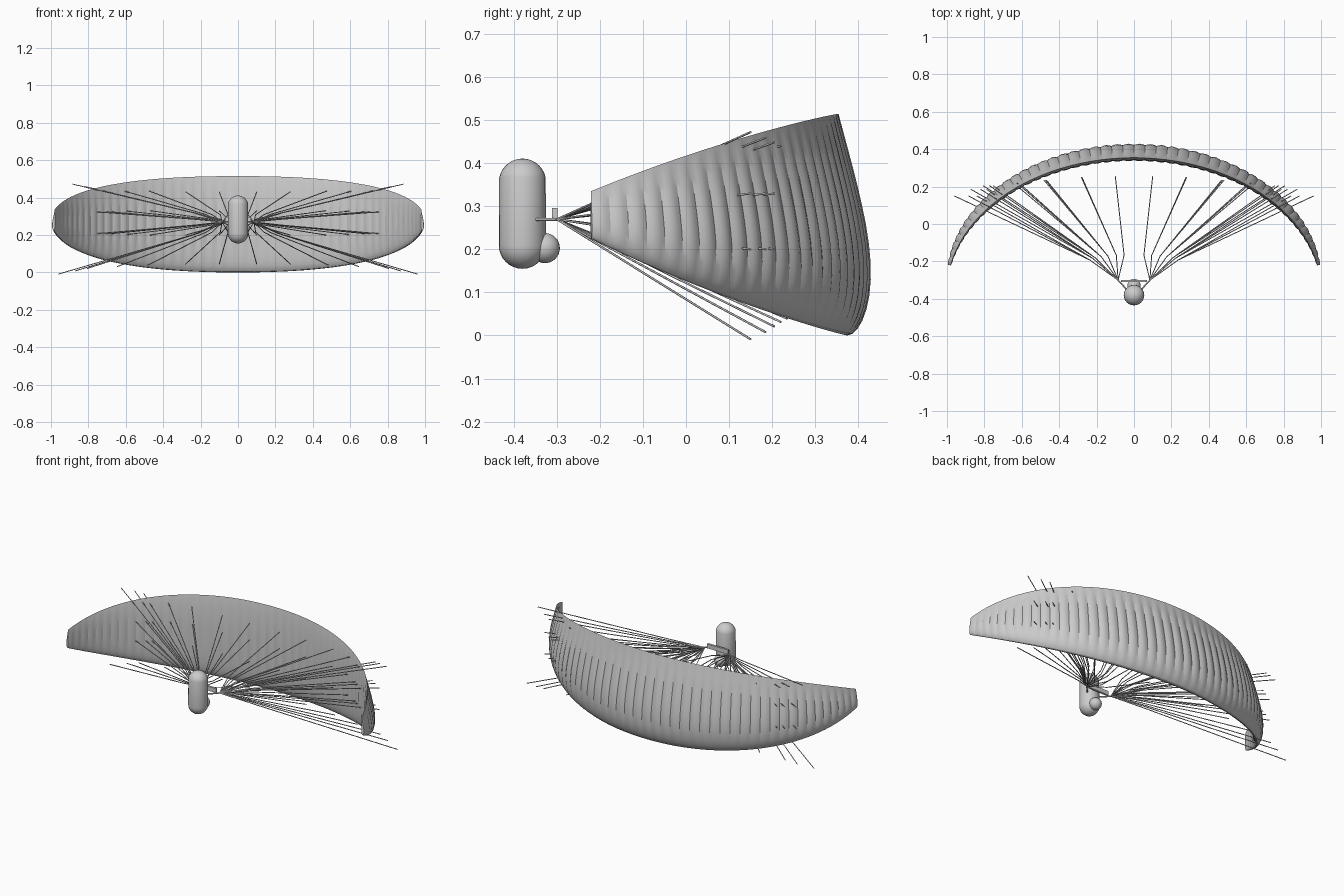
import bpy, bmesh
from math import sin, cos, pi, radians, sqrt
from mathutils import Vector

cube = bpy.data.objects.get("Cube")
if cube:
    bpy.data.objects.remove(cube)


def material(name, rgb):
    m = bpy.data.materials.new(name)
    m.use_nodes = True
    m.diffuse_color = (*rgb, 1)
    m.node_tree.nodes["Principled BSDF"].inputs["Base Color"].default_value = (*rgb, 1)
    return m


grey = material("light_grey", (0.6, 0.6, 0.6))


def add_mesh(name, bm, angle=30):
    bmesh.ops.recalc_face_normals(bm, faces=bm.faces)
    mesh = bpy.data.meshes.new(name)
    bm.to_mesh(mesh)
    bm.free()
    mesh.materials.append(grey)
    obj = bpy.data.objects.new(name, mesh)
    bpy.context.collection.objects.link(obj)
    bpy.ops.object.select_all(action="DESELECT")
    obj.select_set(True)
    bpy.context.view_layer.objects.active = obj
    bpy.ops.object.shade_smooth_by_angle(angle=radians(angle))
    return obj


def add_lines(name, paths, radius):
    curve = bpy.data.curves.new(name, "CURVE")
    curve.dimensions = "3D"
    curve.bevel_depth = radius
    curve.bevel_resolution = 1
    curve.use_fill_caps = True
    for path in paths:
        spline = curve.splines.new("POLY")
        spline.points.add(len(path) - 1)
        for point, co in zip(spline.points, path):
            point.co = (*co, 1)
    curve.materials.append(grey)
    obj = bpy.data.objects.new(name, curve)
    bpy.context.collection.objects.link(obj)


# Canopy: an aerofoil swept along an elliptical arc, puffed out between ribs
CELLS, SUB, STEPS = 48, 4, 18
ARC = radians(80)
A, B = 0.985 / sin(ARC), 0.72


def aerofoil(s):
    thick = 0.87 * (0.2969 * sqrt(s) - 0.126 * s - 0.3516 * s**2 + 0.2843 * s**3 - 0.1036 * s**4)
    camber = 0.12 * s * (1 - s) ** 2 * 1.6
    return camber - 0.04 * s, thick


def section(i):
    theta = ARC * (2 * i / (CELLS * SUB) - 1)
    u = abs(theta) / ARC
    chord = 0.11 + 0.405 * (1 - u**2.2)
    mid = 0.2575 + 0.0225 * u * u
    base = Vector((A * sin(theta), 0.375 - B * (1 - cos(theta)), mid - chord / 2))
    normal = Vector((B * sin(theta), A * cos(theta), 0)).normalized()
    puff = 0.009 * (sin(pi * (i % SUB) / SUB) - 0.8) * (0.4 + 0.6 * chord / 0.515)
    ring = []
    for k in range(2 * STEPS):
        upper = k <= STEPS
        s = (1 - cos(pi * k / STEPS)) / 2
        camber, thick = aerofoil(s)
        bulge = puff * sin(pi * s) ** 0.7 if 0 < s < 1 else 0
        side = 1 if upper else -1
        out = camber * chord + side * (thick * chord + bulge * (1 if upper else 0.6))
        ring.append(base + normal * out + Vector((0, 0, s * chord)))
    return ring


bm = bmesh.new()
rings = [[bm.verts.new(co) for co in section(i)] for i in range(CELLS * SUB + 1)]
for r0, r1 in zip(rings, rings[1:]):
    for k in range(2 * STEPS):
        n = (k + 1) % (2 * STEPS)
        bm.faces.new((r0[k], r0[n], r1[n], r1[k]))
bm.faces.new(rings[0])
bm.faces.new(rings[-1])
add_mesh("canopy", bm, 25)

# Pilot body: a capsule made from a stretched ball
bm = bmesh.new()
bmesh.ops.create_uvsphere(bm, u_segments=24, v_segments=16, radius=0.055)
half = [v for v in bm.verts if v.co.z > 0.001]
low = [v for v in bm.verts if v.co.z <= 0.001]
bmesh.ops.translate(bm, verts=half, vec=(0, 0, 0.073))
bmesh.ops.translate(bm, verts=low, vec=(0, 0, -0.073))
bmesh.ops.translate(bm, verts=bm.verts, vec=(0, -0.38, 0.283))
add_mesh("pilot_body", bm)

# Round pack behind the pilot
bm = bmesh.new()
bmesh.ops.create_uvsphere(bm, u_segments=24, v_segments=16, radius=0.035)
bmesh.ops.translate(bm, verts=bm.verts, vec=(0, -0.328, 0.203))
add_mesh("pack", bm)

# Control bar
bm = bmesh.new()
bmesh.ops.create_cube(bm, size=1)
bmesh.ops.scale(bm, verts=bm.verts, vec=(0.14, 0.012, 0.026))
bmesh.ops.translate(bm, verts=bm.verts, vec=(0, -0.305, 0.283))
add_mesh("control_bar", bm)

# Straps from the body to the riser points
add_lines("harness_straps",
          [[(s * 0.03, -0.36, 0.27), (s * 0.085, -0.3, 0.27)] for s in (-1, 1)], 0.004)

# Suspension lines: four rows fanning out from each riser point
ROWS = (0.43, 0.33, 0.2, 0.045)
ENDS = ((0.1, 0.255), (0.28, 0.25), (0.475, 0.235), (0.63, 0.22),
        (0.78, 0.205), (0.83, 0.185), (0.9, 0.15))
SPREAD = (-0.015, -0.06, -0.06, 0.06)
paths = []
for side in (-1, 1):
    riser = Vector((side * 0.085, -0.3, 0.27))
    for j, (x, y) in enumerate(ENDS):
        for z, spread in zip(ROWS, SPREAD):
            t = j / 6
            end_z = z + (z - 0.26) * 0.25 * t * t * (1 if abs(z - 0.26) > 0.1 else 0)
            end = Vector((side * (x + spread * t * t), y, end_z))
            node = riser.lerp(end, 0.24)
            node.x = side * (0.03 + 0.23 * x)
            paths.append([riser, node, end])
add_lines("suspension_lines", paths, 0.0025)
